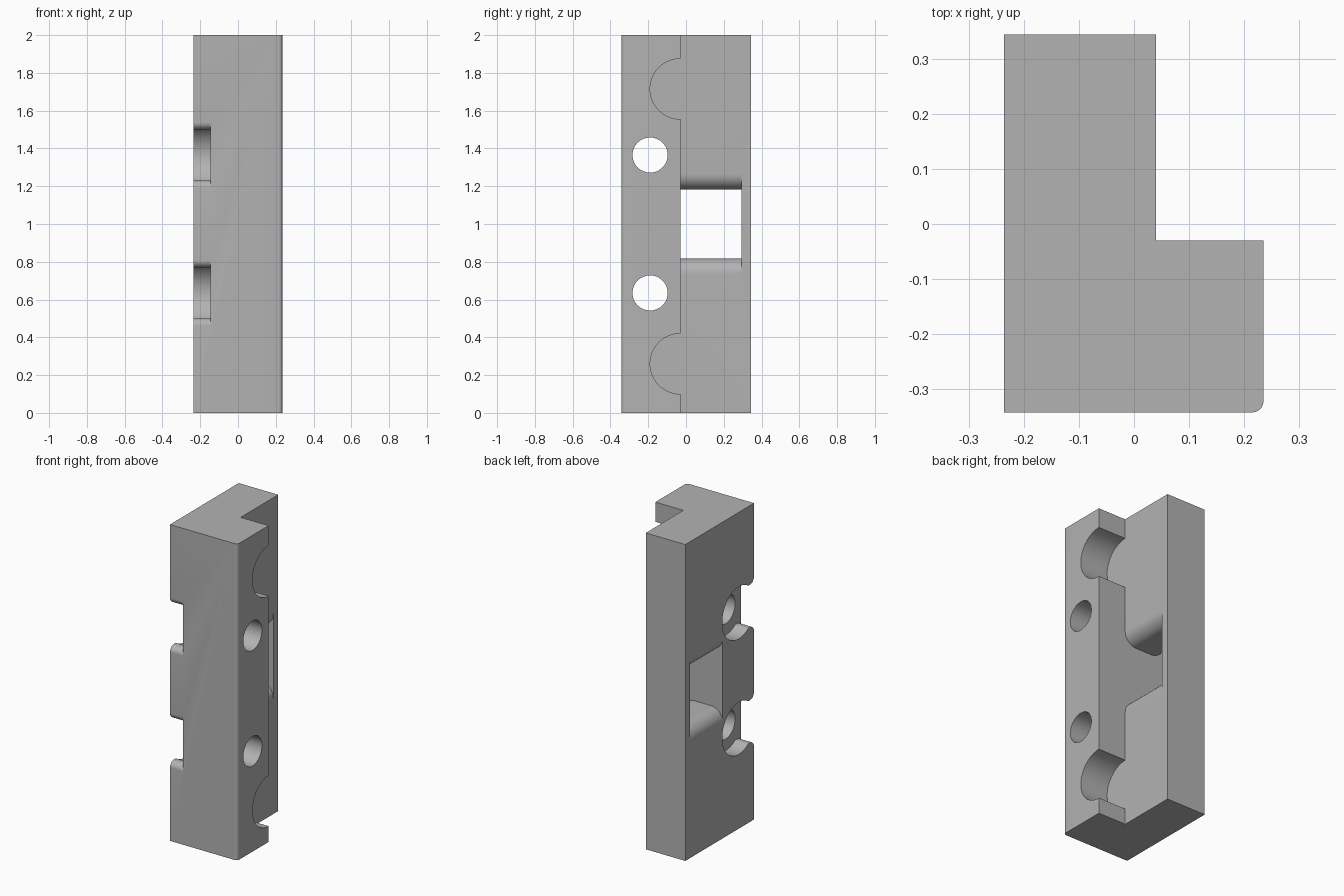
import bpy, bmesh, math
from mathutils import Vector

if "Cube" in bpy.data.objects:
    bpy.data.objects.remove(bpy.data.objects["Cube"], do_unlink=True)

LEFT, STEP, RIGHT = -0.236, 0.04, 0.235
FRONT, INNER, BACK = -0.342, -0.03, 0.344

grey = bpy.data.materials.new("plain_grey")
grey.use_nodes = True
colour = (0.45, 0.45, 0.45, 1)
grey.diffuse_color = colour
grey.node_tree.nodes["Principled BSDF"].inputs["Base Color"].default_value = colour


def arc(cu, cv, r, start, end, steps=16):
    angles = [math.radians(start + (end - start) * i / steps) for i in range(steps + 1)]
    return [(cu + r * math.cos(a), cv + r * math.sin(a)) for a in angles]


def prism(name, outline, axis, low, high):
    """Extrude a 2D outline along an axis; the outline uses the other two axes in order."""
    def place(u, v, w):
        co = [u, v]
        co.insert(axis, w)
        return Vector(co)
    bm = bmesh.new()
    face = bm.faces.new([bm.verts.new(place(u, v, low)) for u, v in outline])
    new = bmesh.ops.extrude_face_region(bm, geom=[face])["geom"]
    bmesh.ops.translate(bm, verts=[g for g in new if isinstance(g, bmesh.types.BMVert)],
                        vec=place(0, 0, high - low))
    bmesh.ops.recalc_face_normals(bm, faces=bm.faces)
    mesh = bpy.data.meshes.new(name)
    bm.to_mesh(mesh)
    bm.free()
    mesh.materials.append(grey)
    obj = bpy.data.objects.new(name, mesh)
    bpy.context.collection.objects.link(obj)
    return obj


# L-shaped bar with one rounded front corner
r = 0.02
outline = [(LEFT, FRONT)] + arc(RIGHT - r, FRONT + r, r, -90, 0, 8)
outline += [(RIGHT, INNER), (STEP, INNER), (STEP, BACK), (LEFT, BACK)]
body = prism("bracket_body", outline, 2, 0, 2)
cutters = []

# Screw holes with open recesses whose lips are rounded
HOLE_Y, RECESS, LIP = -0.19, 0.165, 0.038
neck = 0.135
throat = math.degrees(math.asin(neck / RECESS))
for z in (0.635, 1.365):
    cutters.append(prism("screw_hole", arc(HOLE_Y, z, 0.093, 0, 352.5, 47), 0, -0.4, 0.4))
    upper = [(FRONT - 0.05, neck + LIP)]
    upper += arc(FRONT + LIP, neck + LIP, LIP, 180, 270, 10)
    upper += arc(HOLE_Y, 0, RECESS, 180 - throat, 0, 24)
    lower = [(y, -h) for y, h in reversed(upper[:-1])]
    cutters.append(prism("screw_recess", [(y, z + h) for y, h in upper + lower], 0, -0.4, -0.145))

# Half-round scallops in the thick flange
for z in (0.26, 1.715):
    cutters.append(prism("scallop", arc(INNER, z, 0.16, 0, 354.375, 63), 0, STEP, 0.4))

# Window through the thin flange, flared on both faces
HALF, FLARE = 0.183, 0.082
top = [(LEFT - 0.05, HALF + FLARE)]
top += arc(LEFT + FLARE, HALF + FLARE, FLARE, 180, 270)
top += arc(STEP - FLARE, HALF + FLARE, FLARE, 270, 360)
top += [(STEP + 0.05, HALF + FLARE)]
bottom = [(x, -h) for x, h in reversed(top)]
cutters.append(prism("window", [(x, 1 + h) for x, h in top + bottom], 1, INNER, 0.295))

# Cut everything and tidy up
bpy.ops.object.select_all(action="DESELECT")
body.select_set(True)
bpy.context.view_layer.objects.active = body
for cutter in cutters:
    cutter.hide_render = True
    mod = body.modifiers.new("cut", "BOOLEAN")
    mod.operation = "DIFFERENCE"
    mod.solver = "EXACT"
    mod.object = cutter
    bpy.ops.object.modifier_apply(modifier=mod.name)
    bpy.data.objects.remove(cutter, do_unlink=True)
bpy.ops.object.shade_smooth_by_angle(angle=math.radians(30))
